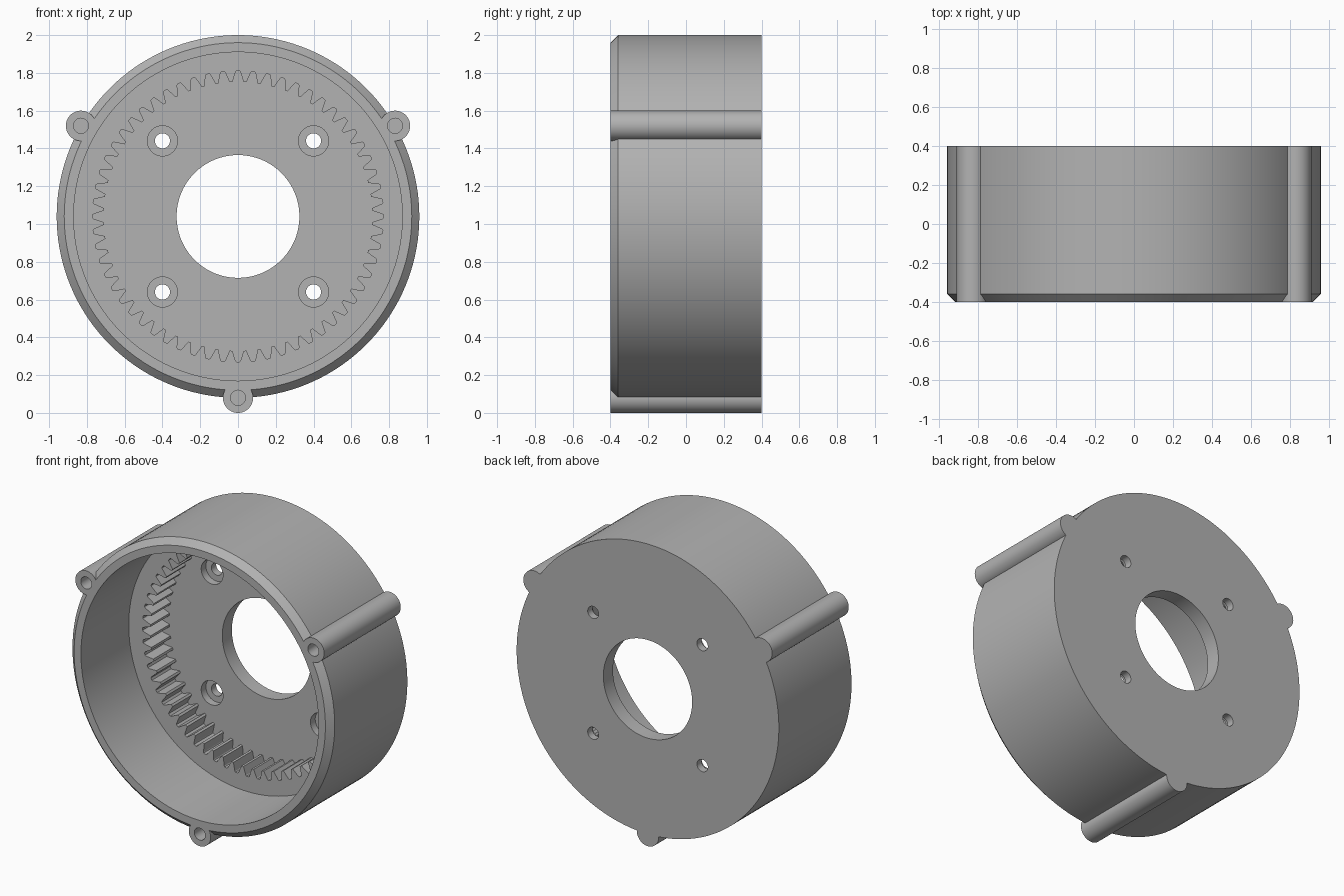
import bpy, bmesh, math
from mathutils import Vector

if "Cube" in bpy.data.objects:
    bpy.data.objects.remove(bpy.data.objects["Cube"])

CENTRE_Z = 1.04
RADIUS = 0.96
FRONT, BACK = -0.4, 0.4
LEDGE, FLOOR = 0.1, 0.3
TEETH = 60

grey = bpy.data.materials.new("machined grey")
grey.use_nodes = True
grey.diffuse_color = (0.45, 0.45, 0.45, 1)
grey.node_tree.nodes["Principled BSDF"].inputs["Base Color"].default_value = (0.45, 0.45, 0.45, 1)


def make_object(name, bm):
    bmesh.ops.recalc_face_normals(bm, faces=bm.faces)
    mesh = bpy.data.meshes.new(name)
    bm.to_mesh(mesh)
    bm.free()
    mesh.materials.append(grey)
    obj = bpy.data.objects.new(name, mesh)
    bpy.context.collection.objects.link(obj)
    return obj


def prism(name, outline, y0, y1):
    """Extrude an x-z outline along y."""
    bm = bmesh.new()
    face = bm.faces.new([bm.verts.new((x, y0, z)) for x, z in outline])
    new = bmesh.ops.extrude_face_region(bm, geom=[face])["geom"]
    verts = [v for v in new if isinstance(v, bmesh.types.BMVert)]
    bmesh.ops.translate(bm, verts=verts, vec=(0, y1 - y0, 0))
    return make_object(name, bm)


def polar(r, angle, cx=0, cz=CENTRE_Z):
    return cx + r * math.cos(angle), cz + r * math.sin(angle)


def rod(name, cx, cz, r, y0, y1, sides=32):
    ring = [polar(r, math.tau * i / sides, cx, cz) for i in range(sides)]
    return prism(name, ring, y0, y1)


def lathe(name, profile, steps):
    """Spin a closed (radius, y) profile about the housing axis."""
    bm = bmesh.new()
    rings = [[bm.verts.new((x, y, z)) for r, y in profile
              for x, z in [polar(r, math.tau * i / steps)]] for i in range(steps)]
    n = len(profile)
    for i in range(steps):
        a, b = rings[i], rings[(i + 1) % steps]
        for j in range(n):
            k = (j + 1) % n
            bm.faces.new((a[j], a[k], b[k], b[j]))
    return make_object(name, bm)


def combine(target, tool, operation):
    """Apply a boolean and discard the tool."""
    mod = target.modifiers.new("boolean", "BOOLEAN")
    mod.operation, mod.solver, mod.object = operation, "EXACT", tool
    bpy.context.view_layer.objects.active = target
    bpy.ops.object.modifier_apply(modifier=mod.name)
    bpy.data.objects.remove(tool)


# Drum with chamfered front rim, bore, ledge and central opening
housing = lathe("gear_housing", [
    (0.325, BACK), (RADIUS, BACK), (RADIUS, FRONT + 0.04), (0.92, FRONT),
    (0.87, FRONT), (0.87, LEDGE), (0.325, LEDGE)], 144)

# Internal gear pocket: root gaps and tapered teeth
gear = []
pitch = math.tau / TEETH
for i in range(TEETH):
    for r, share in ((0.712, -0.4), (0.74, -0.27), (0.765, -0.16), (0.77, -0.1),
                     (0.77, 0.1), (0.765, 0.16), (0.74, 0.27), (0.712, 0.4)):
        gear.append(polar(r, (i + share) * pitch))
combine(housing, prism("gear_cutter", gear, LEDGE - 0.1, FLOOR), "DIFFERENCE")

# Three screw bosses with blind holes in the front
for degrees in (-90, 30, 150):
    x, z = polar(RADIUS, math.radians(degrees))
    combine(housing, rod("screw_boss", x, z, 0.08, FRONT, BACK, 48), "UNION")
    combine(housing, rod("screw_hole", x, z, 0.04, FRONT - 0.1, 0), "DIFFERENCE")

# Four counterbored mounting holes in the floor
for sx in (-1, 1):
    for sz in (-1, 1):
        x, z = sx * 0.4, CENTRE_Z + sz * 0.4
        combine(housing, rod("counterbore", x, z, 0.08, FLOOR - 0.1, FLOOR + 0.05), "DIFFERENCE")
        combine(housing, rod("mounting_hole", x, z, 0.04, FLOOR - 0.1, BACK + 0.1), "DIFFERENCE")

# Smooth curved walls, crisp edges
housing.select_set(True)
bpy.context.view_layer.objects.active = housing
bpy.ops.object.shade_smooth_by_angle(angle=math.radians(25))
